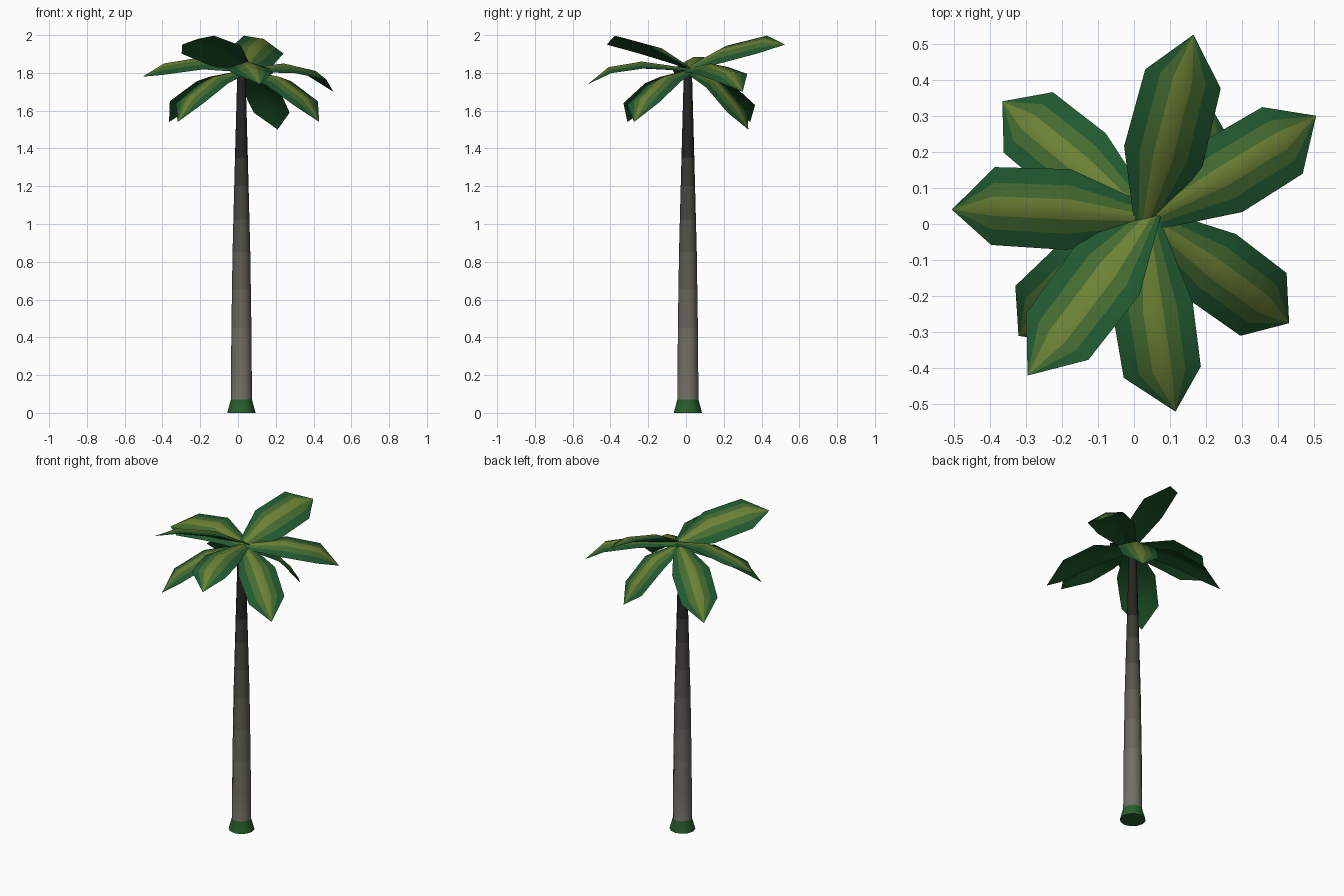
import bpy, math
from mathutils import Vector

if "Cube" in bpy.data.objects:
    bpy.data.objects.remove(bpy.data.objects["Cube"])


def material(name, rgb):
    m = bpy.data.materials.new(name)
    m.diffuse_color = (*rgb, 1)
    m.use_nodes = True
    m.node_tree.nodes["Principled BSDF"].inputs["Base Color"].default_value = m.diffuse_color
    return m


def build(name, verts, faces, mats, picks):
    me = bpy.data.meshes.new(name)
    me.from_pydata(verts, [], faces)
    for m in mats:
        me.materials.append(m)
    for p, i in zip(me.polygons, picks):
        p.material_index = i
        p.use_smooth = len(p.vertices) < 5
    ob = bpy.data.objects.new(name, me)
    bpy.context.collection.objects.link(ob)
    return ob


# Trunk: tapered lathe, green foot, bark darkening upwards
SIDES = 12
CX, CY = 0.018, 0.01
profile = [(0.07, 0.056), (0.45, 0.053), (0.85, 0.047),
           (1.2, 0.038), (1.5, 0.030), (1.79, 0.022)]
rings = [(0, 0.075), profile[0]]
for (z0, r0), (z1, r1) in zip(profile, profile[1:]):
    rings += [((z0 + z1) / 2, (r0 + r1) / 2), (z1, r1)]
bark = [material("foot_green", (0.02, 0.11, 0.025))]
for j in range(len(rings) - 2):
    c = 0.17 - 0.15 * min(1, max(0, j - 1) / 6)
    bark.append(material(f"bark_{j}", (c, c * 0.93, c * 0.80)))
verts, faces, picks = [], [], []
for z, r in rings:
    for k in range(SIDES):
        a = 2 * math.pi * k / SIDES
        verts.append((CX + r * math.cos(a), CY + r * math.sin(a), z))
for j in range(len(rings) - 1):
    for k in range(SIDES):
        n = (k + 1) % SIDES
        faces.append((j * SIDES + k, j * SIDES + n,
                      (j + 1) * SIDES + n, (j + 1) * SIDES + k))
        picks.append(j)
faces += [tuple(reversed(range(SIDES))),
          tuple(range((len(rings) - 1) * SIDES, len(rings) * SIDES))]
picks += [0, len(rings) - 2]
build("trunk", verts, faces, bark, picks)

# Fronds: folded blades, olive midrib fading to green edges, dark underside
leaf_mats = [material("leaf_green", (0.015, 0.10, 0.03)),
             material("leaf_mid", (0.06, 0.15, 0.03)),
             material("leaf_olive", (0.15, 0.22, 0.035)),
             material("leaf_underside", (0.012, 0.085, 0.022))]
COLS = (-1, -0.6, -0.25, 0, 0.25, 0.6, 1)
N = len(COLS)


def frond(name, tip, shoulder_z, mid_z, roll, shoulder_t, mid_t, shift):
    base = Vector((0.035, 0.015, 1.82))
    tip = Vector(tip)
    d = tip - base
    side = Vector((-d.y, d.x, 0)).normalized()
    # rows: fraction along blade, rib height, half width, fold depth
    rows = [(-0.05, base.z, 0.028, 0.01), (mid_t, mid_z, 0.112, 0.035),
            (shoulder_t, shoulder_z, 0.108, 0.03)]
    verts, faces, picks = [], [], []
    # upper sheet, then a lower sheet just beneath sharing the edge line
    for under in (False, True):
        o = len(verts)
        for t, z, w, fold in rows:
            c = base + d * t + side * (shift if t > 0 else 0)
            for s in COLS:
                p = c + side * (w * s)
                p.z = z - fold * abs(s) + roll * s * w / 0.11
                if under:
                    p.z -= 0.004 * (1 - abs(s)) + 0.001
                verts.append(p)
        verts.append(tip.copy())
        end = o + 3 * N
        for j in range(3):
            for k in range(N - 1):
                a = o + j * N + k
                f = (a, a + N, a + N + 1, a + 1) if j < 2 else (a, end, a + 1)
                faces.append(f[::-1] if under else f)
                picks.append(3 if under else min(k, N - 2 - k))
    build(name, verts, faces, leaf_mats, picks)


# name, tip, shoulder z, middle z, roll towards the left edge,
# shoulder and middle positions along the blade, sideways shift
for spec in [
    ("frond_north_high", (0.165, 0.525, 1.95), 1.98, 1.93, 0.048, 0.76, 0.34, -0.002),
    ("frond_southwest_high", (-0.295, -0.42, 1.95), 1.98, 1.93, 0.048, 0.75, 0.33, 0.0),
    ("frond_west", (-0.505, 0.04, 1.78), 1.85, 1.885, -0.03, 0.79, 0.40, -0.015),
    ("frond_south", (0.115, -0.52, 1.74), 1.83, 1.86, 0.0, 0.79, 0.46, -0.02),
    ("frond_northeast", (0.505, 0.30, 1.70), 1.81, 1.85, 0.015, 0.79, 0.43, -0.01),
    ("frond_southeast_low", (0.43, -0.275, 1.54), 1.67, 1.78, 0.01, 0.82, 0.46, 0.0),
    ("frond_northwest_low", (-0.365, 0.34, 1.54), 1.67, 1.78, 0.01, 0.82, 0.46, 0.0),
    ("frond_southwest_low", (-0.32, -0.31, 1.54), 1.67, 1.78, 0.0, 0.82, 0.46, 0.0),
    ("frond_north_low", (0.21, 0.33, 1.50), 1.62, 1.76, 0.0, 0.82, 0.46, 0.0),
]:
    frond(*spec)
